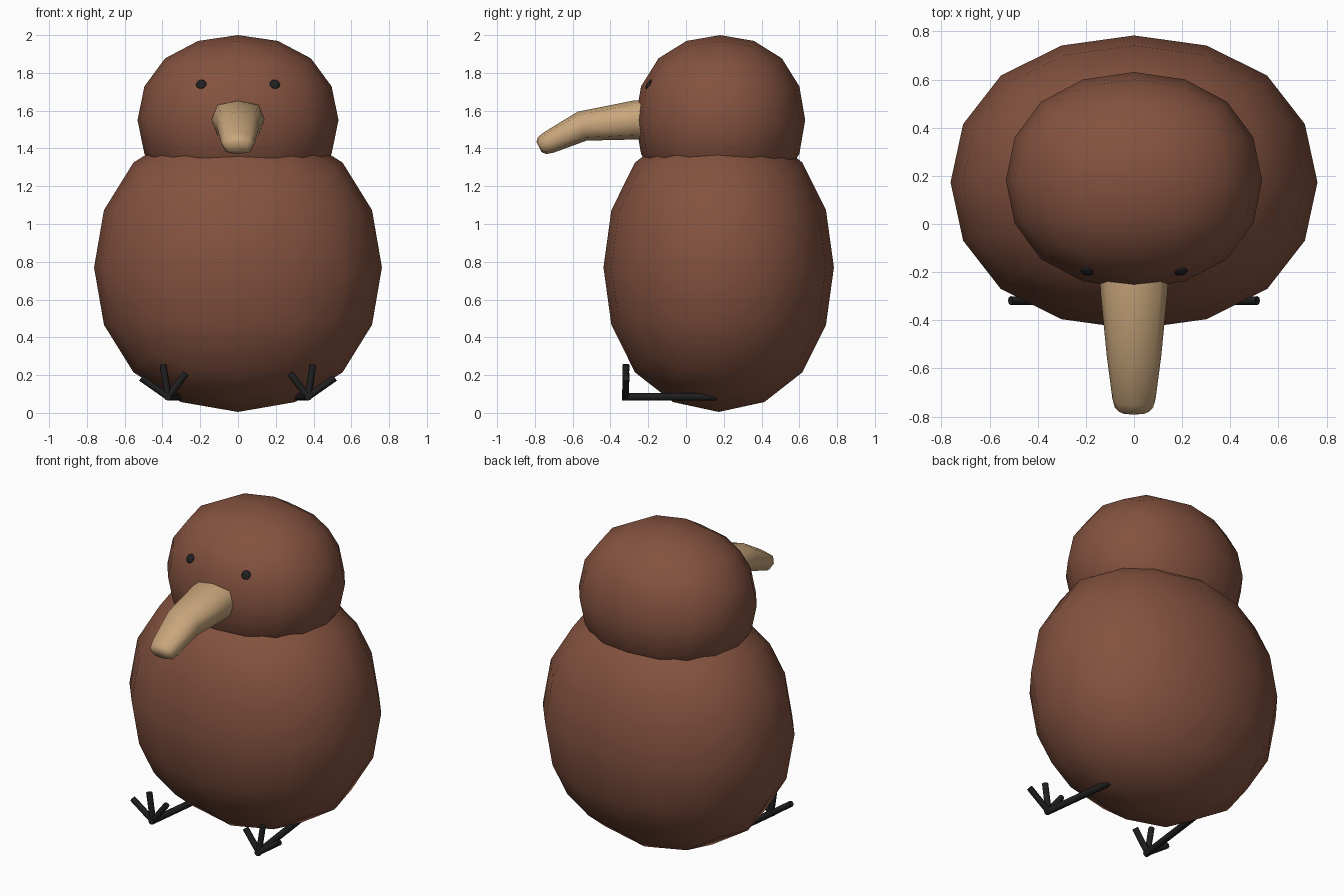
import bpy, bmesh, math
from mathutils import Vector, Matrix

if "Cube" in bpy.data.objects:
    bpy.data.objects.remove(bpy.data.objects["Cube"])


def material(name, rgb):
    m = bpy.data.materials.new(name)
    m.diffuse_color = (*rgb, 1)
    m.use_nodes = True
    m.node_tree.nodes["Principled BSDF"].inputs["Base Color"].default_value = m.diffuse_color
    return m


brown = material("brown feathers", (0.23, 0.085, 0.05))
tan = material("tan beak", (0.58, 0.38, 0.20))
black = material("black", (0.014, 0.014, 0.015))


def make_object(name, bm, mat, angle=180):
    bmesh.ops.recalc_face_normals(bm, faces=bm.faces)
    me = bpy.data.meshes.new(name)
    bm.to_mesh(me)
    bm.free()
    me.materials.append(mat)
    ob = bpy.data.objects.new(name, me)
    bpy.context.collection.objects.link(ob)
    bpy.ops.object.select_all(action='DESELECT')
    ob.select_set(True)
    bpy.context.view_layer.objects.active = ob
    bpy.ops.object.shade_smooth_by_angle(angle=math.radians(angle))
    return ob


def rounded_block(name, center, half, mat):
    """Cube rounded by two subdivision levels, fitted to the given half sizes."""
    bpy.ops.mesh.primitive_cube_add(size=2)
    ob = bpy.context.object
    ob.name = name
    mod = ob.modifiers.new("round", 'SUBSURF')
    mod.levels = mod.render_levels = 2
    bpy.ops.object.modifier_apply(modifier=mod.name)
    c, h = Vector(center), Vector(half)
    size = [max(abs(v.co[i]) for v in ob.data.vertices) for i in range(3)]
    for v in ob.data.vertices:
        v.co = Vector([c[i] + v.co[i] / size[i] * h[i] for i in range(3)])
    ob.data.materials.append(mat)
    bpy.ops.object.shade_smooth()
    return ob


# Body and head
rounded_block("body", (0, 0.173, 0.77), (0.762, 0.61, 0.765), brown)
head = rounded_block("head", (0, 0.181, 1.55), (0.532, 0.45, 0.45), brown)

# Beak: squarish eight-sided rings (y, z, half width, half height, tilt)
bm = bmesh.new()
rings = []
for y, z, w, h, tilt in [(-0.15, 1.552, 0.142, 0.104, 0), (-0.275, 1.55, 0.14, 0.103, 5),
                         (-0.55, 1.518, 0.113, 0.08, 17), (-0.725, 1.432, 0.09, 0.06, 27),
                         (-0.762, 1.415, 0.08, 0.05, 27), (-0.778, 1.407, 0.055, 0.03, 27)]:
    ring = []
    for i in range(8):
        a = i * math.pi / 4
        k = 1.1 if i % 2 else 1.0
        x, u, t = w * k * math.cos(a), h * k * math.sin(a), math.radians(tilt)
        ring.append(bm.verts.new((x, y - u * math.sin(t), z + u * math.cos(t))))
    rings.append(ring)
for a, b in zip(rings, rings[1:]):
    for i in range(8):
        bm.faces.new((a[i], a[(i + 1) % 8], b[(i + 1) % 8], b[i]))
bm.faces.new(rings[0])
bm.faces.new(rings[-1])
make_object("beak", bm, tan, 60)


def rod(bm, a, b, r):
    """Eight-sided rod between two points."""
    a, b = Vector(a), Vector(b)
    d = b - a
    m = Matrix.Translation((a + b) / 2) @ d.to_track_quat('Z', 'Y').to_matrix().to_4x4()
    bmesh.ops.create_cone(bm, cap_ends=True, segments=8, radius1=r, radius2=r,
                          depth=d.length, matrix=m)


for side, s in (("left", -1), ("right", 1)):
    # Eye: thin dome lying on the head surface
    hit, loc, nor, _ = head.ray_cast(Vector((s * 0.195, -2, 1.74)), Vector((0, 1, 0)))
    bm = bmesh.new()
    bmesh.ops.create_uvsphere(
        bm, u_segments=12, v_segments=8, radius=1,
        matrix=Matrix.Translation(loc) @ nor.to_track_quat('Z', 'Y').to_matrix().to_4x4()
        @ Matrix.Diagonal((0.028, 0.028, 0.009, 1)))
    make_object(side + "_eye", bm, black)

    # Leg reaching forward from under the body, with three upright toes
    heel = (s * 0.37, -0.32, 0.085)
    bm = bmesh.new()
    rod(bm, (s * 0.31, 0.17, 0.085), (s * 0.372, -0.337, 0.085), 0.02)
    for x, z in ((0.275, 0.21), (0.397, 0.256), (0.513, 0.185)):
        rod(bm, heel, (s * x, -0.318, z), 0.018)
    make_object(side + "_foot", bm, black, 50)
